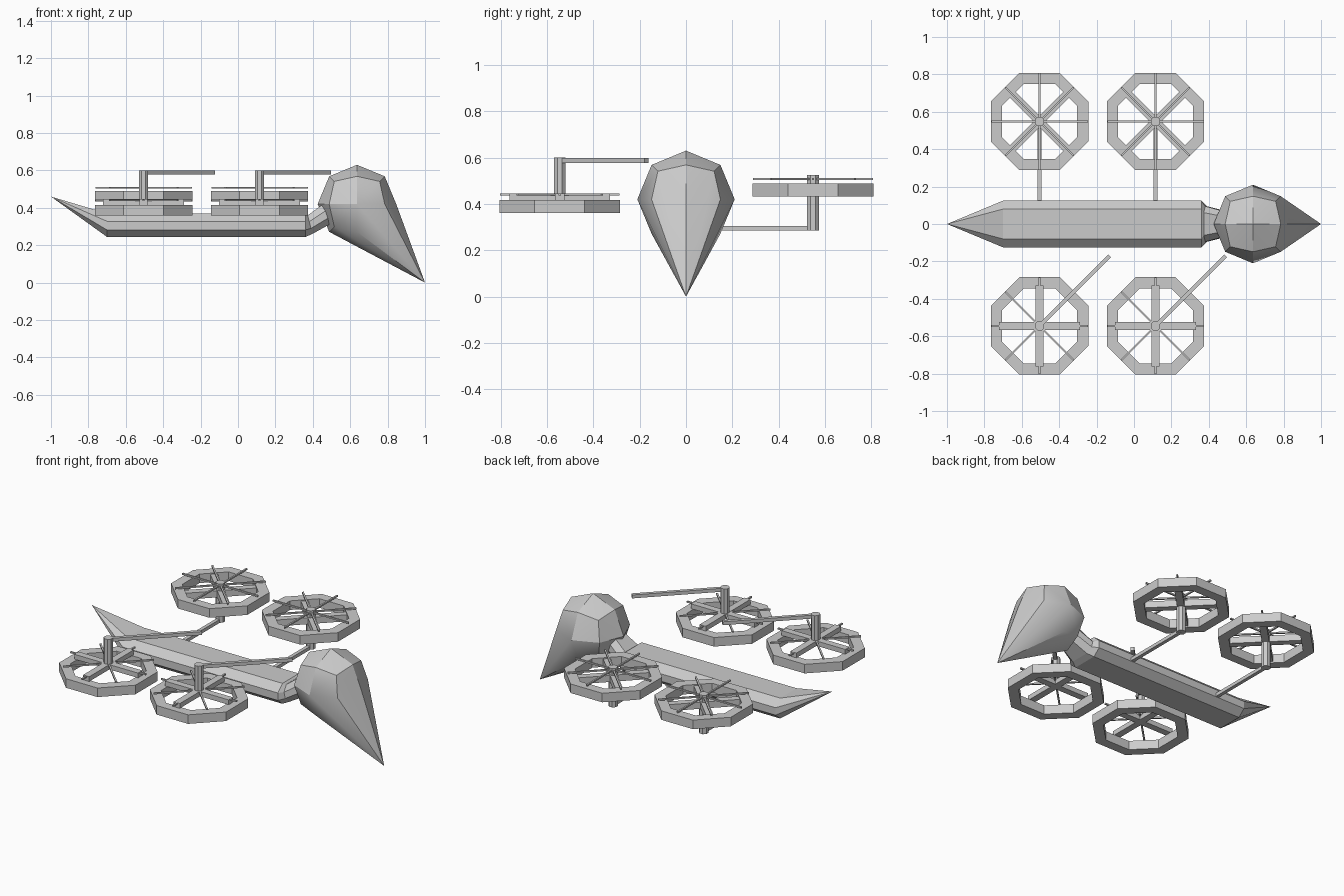
import bpy, bmesh
from math import pi, cos, sin
from mathutils import Vector, Matrix

if "Cube" in bpy.data.objects:
    bpy.data.objects.remove(bpy.data.objects["Cube"])


def finish(name, bm, smooth=None):
    bmesh.ops.recalc_face_normals(bm, faces=bm.faces)
    me = bpy.data.meshes.new(name)
    bm.to_mesh(me)
    bm.free()
    ob = bpy.data.objects.new(name, me)
    bpy.context.collection.objects.link(ob)
    if smooth:
        bpy.ops.object.select_all(action='DESELECT')
        ob.select_set(True)
        bpy.context.view_layer.objects.active = ob
        bpy.ops.object.shade_smooth_by_angle(angle=smooth)
    return ob


def bridge(bm, a, b):
    n = len(a)
    for i in range(n):
        bm.faces.new((a[i], a[(i + 1) % n], b[(i + 1) % n], b[i]))


def bar(bm, start, angle, length, width, height):
    """Box running from start along a horizontal angle."""
    m = (Matrix.Translation(start) @ Matrix.Rotation(angle, 4, 'Z')
         @ Matrix.Translation((length / 2, 0, 0))
         @ Matrix.Diagonal((length, width, height, 1)))
    bmesh.ops.create_cube(bm, size=1, matrix=m)


def post(bm, x, y, z0, z1, r):
    bmesh.ops.create_cone(bm, cap_ends=True, segments=8, radius1=r, radius2=r, depth=z1 - z0,
                          matrix=Matrix.Translation((x, y, (z0 + z1) / 2)) @ Matrix.Rotation(pi / 8, 4, 'Z'))


# Body: octagonal hull, pointed tail, raised neck
PROFILE = [(1, .33), (.64, 1), (-.64, 1), (-1, .33), (-1, -.4), (-.64, -1), (.64, -1), (1, -.4)]
bm = bmesh.new()
rings = []
for x, z, hw, hh, lean in [(-.70, .307, .125, .063, 0), (.36, .307, .125, .063, 0),
                           (.385, .31, .095, .05, -.012), (.48, .37, .07, .05, -.025),
                           (.60, .43, .06, .05, -.025)]:
    rings.append([bm.verts.new((x + lean * v, u * hw, z + v * hh)) for u, v in PROFILE])
for a, b in zip(rings, rings[1:]):
    bridge(bm, a, b)
bm.faces.new(rings[-1])
tip = bm.verts.new((-1, 0, .46))
for i in range(8):
    bm.faces.new((rings[0][i], rings[0][(i + 1) % 8], tip))
finish("body", bm)

# Head: rounded cube with one edge point drawn out into a beak
bm = bmesh.new()
center = Vector((.636, 0, .42))
R = range(-1, 2)
for d in (Vector((i, j, k)) for i in R for j in R for k in R):
    if d.length == 0:
        continue
    beak = d == Vector((1, 0, -1))
    bm.verts.new((1, 0, 0) if beak else center + d.normalized() * .21)
hull = bmesh.ops.convex_hull(bm, input=bm.verts)
finish("head", bm, pi / 6)


def rotor(label, x, y, ring_z, rod_z, arm_z, arm_h, arm_turn, post_z, beam_z, beam_angle):
    # Octagonal ring
    bm = bmesh.new()
    loops = []
    for r, z in [(.282, ring_z), (.282, ring_z + .056), (.218, ring_z + .056), (.218, ring_z)]:
        loops.append([bm.verts.new((x + r * cos(pi / 8 + i * pi / 4), y + r * sin(pi / 8 + i * pi / 4), z))
                      for i in range(8)])
    for i in range(4):
        bridge(bm, loops[i], loops[(i + 1) % 4])
    finish(label + "_rotor_ring", bm)

    # Thin rods and thicker support arms
    bm = bmesh.new()
    for i in range(8):
        bar(bm, (x, y, rod_z), i * pi / 4, .258, .01, .009)
    finish(label + "_rotor_rods", bm)
    bm = bmesh.new()
    for i in range(4):
        bar(bm, (x, y, arm_z), arm_turn + i * pi / 2, .217, .042, arm_h)
    finish(label + "_rotor_arms", bm)

    # Hub post and beam
    bm = bmesh.new()
    post(bm, x, y, *post_z, .027)
    finish(label + "_hub_post", bm)
    bm = bmesh.new()
    bar(bm, (x, y, beam_z), beam_angle, .53, .022, .021)
    finish(label + "_beam", bm)


for side, x in (("tail", -.505), ("head", .115)):
    rotor(side + "_left", x, .548, .433, .508, .462, .04, pi / 4, (.285, .525), .295, -pi / 2)
    rotor(side + "_right", x, -.545, .36, .441, .431, .03, 0, (.42, .60), .588, pi / 4)
